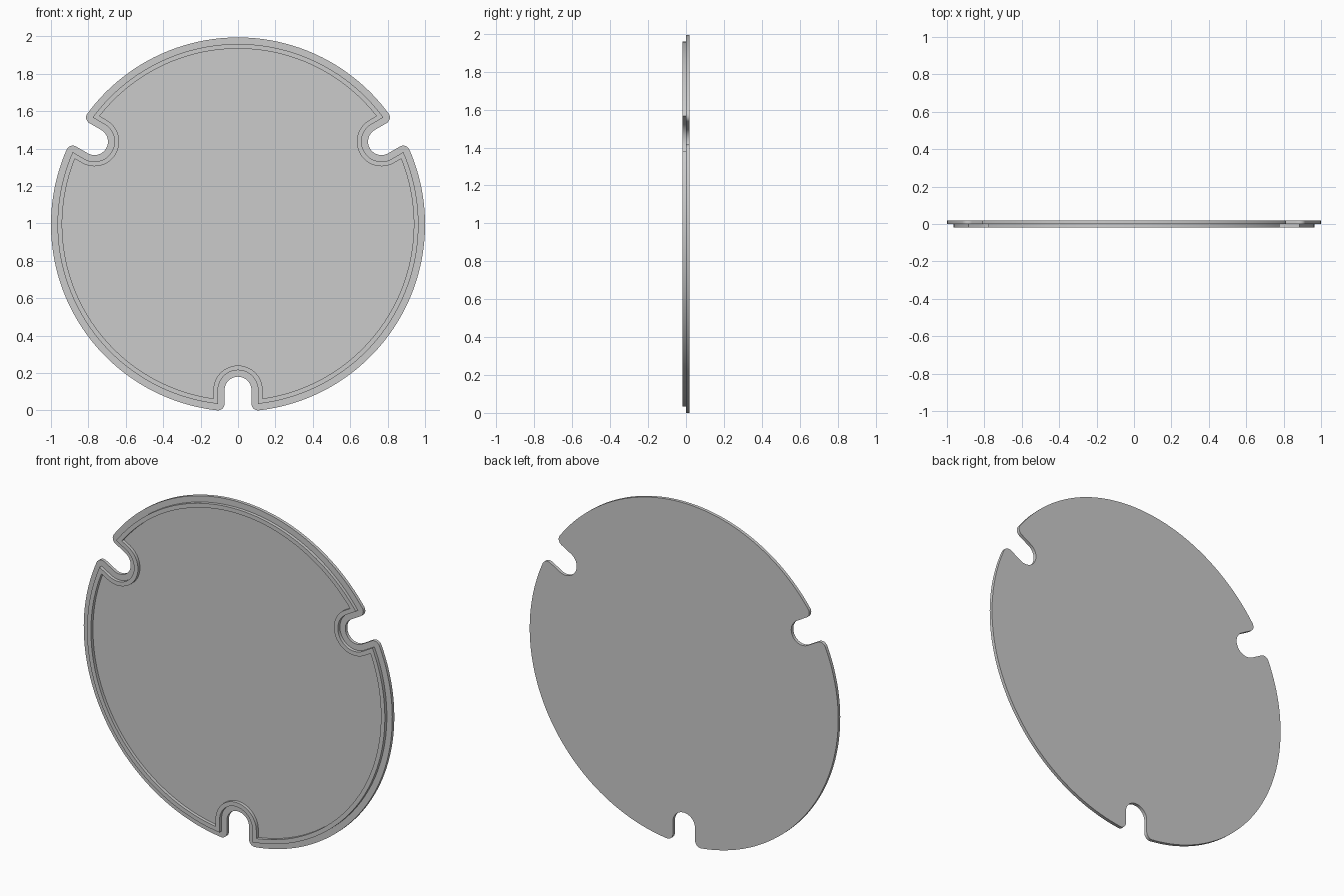
import bpy
import bmesh
from math import sin, cos, pi, atan2, sqrt

if "Cube" in bpy.data.objects:
    bpy.data.objects.remove(bpy.data.objects["Cube"])

RADIUS = 1.0
NOTCH_R = 0.072        # half width of each slot
NOTCH_C = 0.886        # distance of the slot's round end from the centre
LIP_OUT, LIP_IN = 0.035, 0.06
CENTRE_Z = 0.994
HALF = 0.019           # thickness of plate, and height of lip


def spread(a, b, n):
    return [a + (b - a) * i / n for i in range(n + 1)]


def outline(inset):
    """Disc with three round-ended slots, shrunk by inset; slot mouths are rounded."""
    r, w = RADIUS - inset, NOTCH_R + inset
    fillet = max(LIP_OUT - inset, 0)
    ct = w + fillet
    cu = sqrt((r - fillet) ** 2 - ct ** 2)
    mouth = atan2(ct, cu)
    # half of one slot: round end, mouth corner, then rim up to the next sector
    half = [(NOTCH_C - w * cos(a), w * sin(a)) for a in spread(0, pi / 2, 12)]
    half += [(cu + fillet * cos(a), ct + fillet * sin(a))
             for a in spread(-pi / 2, mouth, 8)]
    half += [(r * cos(a), r * sin(a)) for a in spread(mouth, pi / 3, 28)[1:]]
    sector = [(u, -t) for u, t in half[-2:0:-1]] + half
    points = []
    for k in range(3):
        phi = -pi / 2 + k * 2 * pi / 3
        points += [(u * cos(phi) - t * sin(phi), u * sin(phi) + t * cos(phi))
                   for u, t in sector]
    return points


# Outlines in order: plate back, plate front, lip outer wall, lip inner wall, floor
sections = [(0, HALF), (0, 0), (LIP_OUT, 0), (LIP_OUT, -HALF),
            (LIP_IN, -HALF), (LIP_IN, 0)]
bm = bmesh.new()
loops = [[bm.verts.new((x, y, z + CENTRE_Z)) for x, z in outline(inset)]
         for inset, y in sections]
for a, b in zip(loops, loops[1:]):
    for i in range(len(a)):
        j = (i + 1) % len(a)
        bm.faces.new((a[i], a[j], b[j], b[i]))
bm.faces.new(loops[0])
bm.faces.new(loops[-1])
bmesh.ops.remove_doubles(bm, verts=bm.verts, dist=1e-5)
bmesh.ops.recalc_face_normals(bm, faces=bm.faces)

mesh = bpy.data.meshes.new("notched_lid")
bm.to_mesh(mesh)
bm.free()
lid = bpy.data.objects.new("notched_lid", mesh)
bpy.context.collection.objects.link(lid)

# Plain grey
grey = bpy.data.materials.new("plain_grey")
grey.use_nodes = True
grey.diffuse_color = (0.6, 0.6, 0.6, 1)
grey.node_tree.nodes["Principled BSDF"].inputs["Base Color"].default_value = (0.6, 0.6, 0.6, 1)
mesh.materials.append(grey)

bpy.ops.object.select_all(action="DESELECT")
lid.select_set(True)
bpy.context.view_layer.objects.active = lid
bpy.ops.object.shade_smooth_by_angle(angle=pi / 6)
